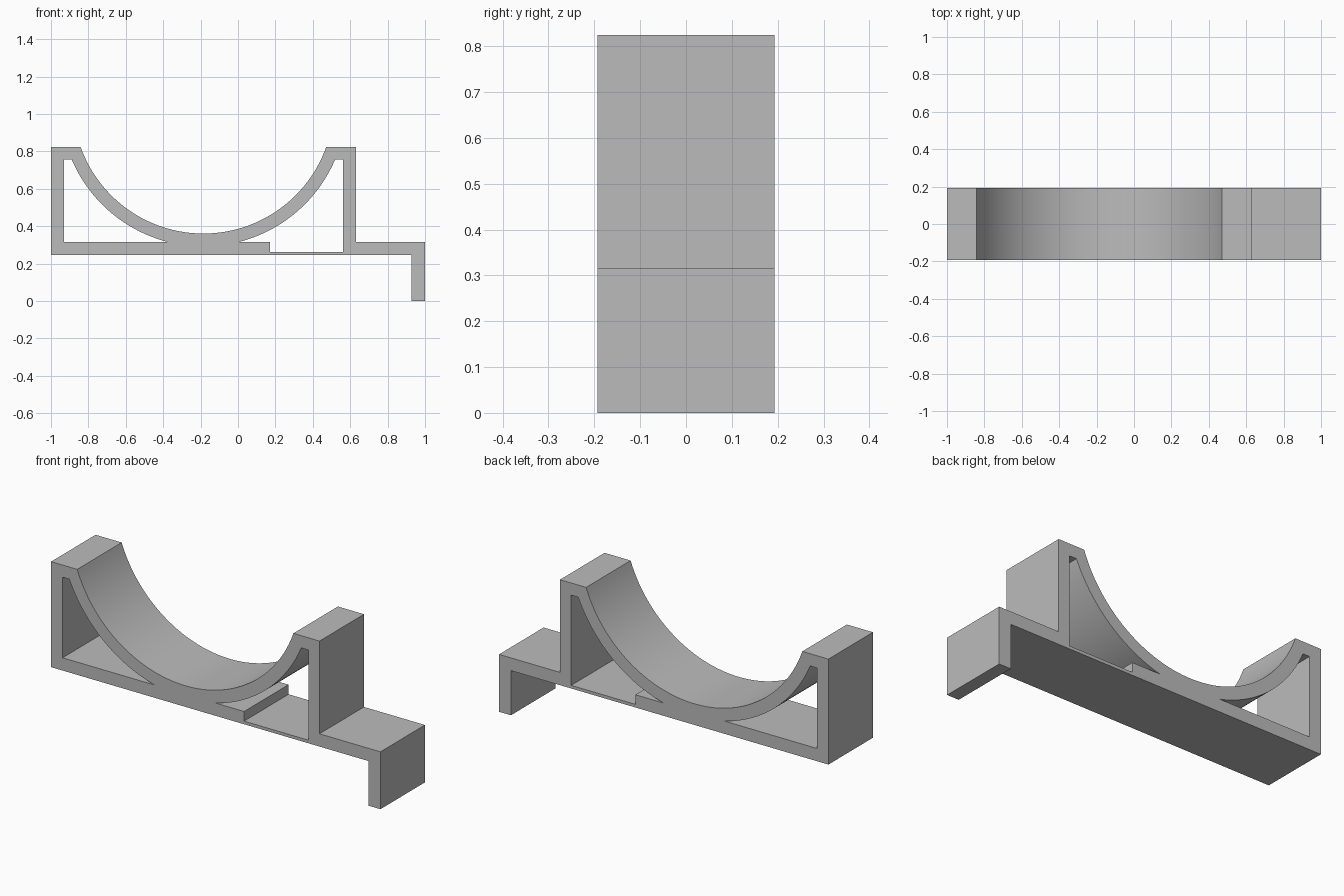
import bpy, bmesh, math

cube = bpy.data.objects.get("Cube")
if cube:
    bpy.data.objects.remove(cube, do_unlink=True)

# Main dimensions
DEPTH = 0.386
TOP, CEILING = 0.824, 0.757
FLOOR, UNDER, POCKET = 0.315, 0.245, 0.262
CX, R_IN, R_OUT = -0.185, 0.697, 0.766
CZ = 0.361 + R_IN


def arc(radius, z_start, z_end, side_start, side_end, steps=40):
    """Points on the lower part of the cradle circle, between two heights."""
    a = side_start * math.acos((CZ - z_start) / radius)
    b = side_end * math.acos((CZ - z_end) / radius)
    angles = [a + (b - a) * i / steps for i in range(steps + 1)]
    return [(CX + radius * math.sin(t), CZ - radius * math.cos(t)) for t in angles]


# Outer silhouette: cradle, right post, shelf, hooked leg, base
outline = arc(R_IN, TOP, TOP, -1, 1, 72) + [
    (0.63, TOP), (0.63, FLOOR), (1, FLOOR), (1, 0), (0.928, 0),
    (0.928, UNDER), (-1, UNDER), (-1, TOP)]

# Openings under the cradle, the right one with a lowered pocket
left_window = arc(R_OUT, CEILING, FLOOR, -1, -1) + [(-0.93, FLOOR), (-0.93, CEILING)]
right_window = arc(R_OUT, FLOOR, CEILING, 1, 1) + [
    (0.562, CEILING), (0.562, POCKET), (0.172, POCKET), (0.172, FLOOR)]

# Extruded profile with holes
curve = bpy.data.curves.new("cradle_profile", "CURVE")
curve.dimensions = "2D"
curve.fill_mode = "BOTH"
curve.extrude = DEPTH / 2
for loop in (outline, left_window, right_window):
    spline = curve.splines.new("POLY")
    spline.points.add(len(loop) - 1)
    for point, (x, z) in zip(spline.points, loop):
        point.co = (x, z, 0, 1)
    spline.use_cyclic_u = True

bracket = bpy.data.objects.new("cradle_bracket", curve)
bpy.context.collection.objects.link(bracket)
bracket.rotation_euler.x = math.pi / 2
bpy.ops.object.select_all(action="DESELECT")
bracket.select_set(True)
bpy.context.view_layer.objects.active = bracket
bpy.ops.object.convert(target="MESH")
bpy.ops.object.transform_apply(rotation=True)

# Weld the caps to the walls
bracket = bpy.context.object
bm = bmesh.new()
bm.from_mesh(bracket.data)
bmesh.ops.remove_doubles(bm, verts=bm.verts, dist=0.0005)
bmesh.ops.recalc_face_normals(bm, faces=bm.faces)
bm.to_mesh(bracket.data)
bm.free()
bpy.ops.object.shade_smooth_by_angle(angle=math.radians(20))

# Plain grey
grey = bpy.data.materials.new("plain_grey")
grey.use_nodes = True
color = (0.5, 0.5, 0.5, 1)
grey.diffuse_color = color
grey.node_tree.nodes["Principled BSDF"].inputs["Base Color"].default_value = color
bracket.data.materials.clear()
bracket.data.materials.append(grey)
